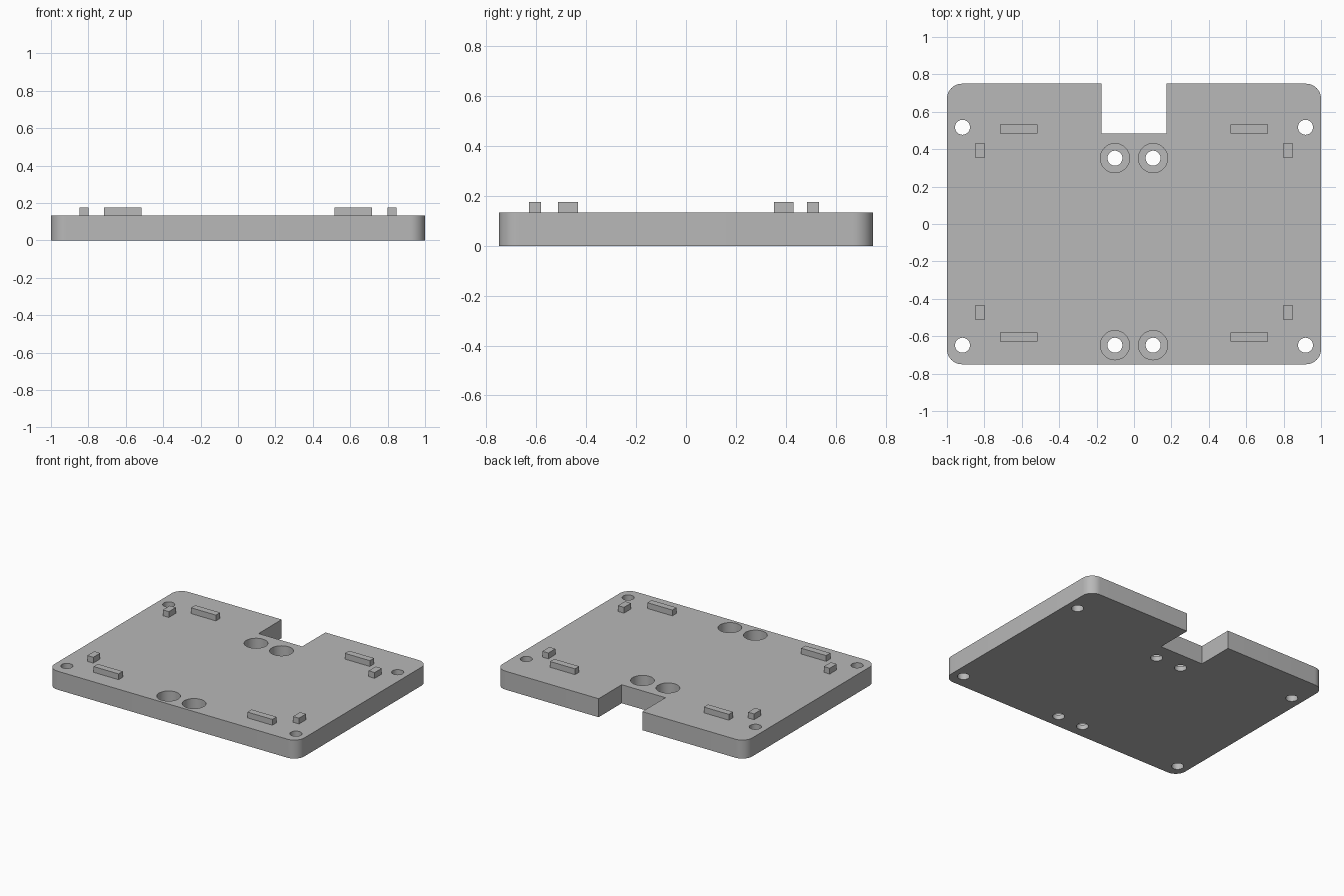
import bpy
import bmesh
from math import cos, sin, pi, radians

cube = bpy.data.objects.get("Cube")
if cube:
    bpy.data.objects.remove(cube, do_unlink=True)

HALF_X, HALF_Y, TOP = 1.0, 0.75, 0.134
TAB_TOP = 0.176
CORNER = 0.08

grey = bpy.data.materials.new("plain_grey")
grey.use_nodes = True
colour = (0.48, 0.48, 0.48, 1)
grey.diffuse_color = colour
grey.node_tree.nodes["Principled BSDF"].inputs["Base Color"].default_value = colour


def prism(name, outline, z0, z1):
    """Extrude a flat outline between two heights."""
    bm = bmesh.new()
    face = bm.faces.new([bm.verts.new((x, y, z0)) for x, y in outline])
    moved = bmesh.ops.extrude_face_region(bm, geom=[face])["geom"]
    verts = [v for v in moved if isinstance(v, bmesh.types.BMVert)]
    bmesh.ops.translate(bm, vec=(0, 0, z1 - z0), verts=verts)
    bmesh.ops.recalc_face_normals(bm, faces=bm.faces)
    mesh = bpy.data.meshes.new(name)
    bm.to_mesh(mesh)
    bm.free()
    mesh.materials.append(grey)
    obj = bpy.data.objects.new(name, mesh)
    bpy.context.collection.objects.link(obj)
    return obj


def arc(cx, cy, r, start, end, steps):
    return [(cx + r * cos(start + (end - start) * i / steps),
             cy + r * sin(start + (end - start) * i / steps))
            for i in range(steps + 1)]


def select_only(obj):
    bpy.ops.object.select_all(action="DESELECT")
    obj.select_set(True)
    bpy.context.view_layer.objects.active = obj


# Plate outline: rounded corners and a square notch in the back edge
ix, iy = HALF_X - CORNER, HALF_Y - CORNER
notch, notch_y = 0.175, 0.485
outline = arc(ix, -iy, CORNER, -pi / 2, 0, 10)
outline += arc(ix, iy, CORNER, 0, pi / 2, 10)
outline += [(notch, HALF_Y), (notch, notch_y), (-notch, notch_y), (-notch, HALF_Y)]
outline += arc(-ix, iy, CORNER, pi / 2, pi, 10)
outline += arc(-ix, -iy, CORNER, pi, pi * 1.5, 10)
plate = prism("base_plate", outline, 0, TOP)


def drill(x, y, r, floor):
    """Cut a round hole from above the plate down to the floor height."""
    circle = arc(x, y, r, 0, 2 * pi, 40)[:-1]
    cutter = prism("hole_cutter", circle, floor, TOP + 0.1)
    cutter.hide_render = True
    cut = plate.modifiers.new("hole", "BOOLEAN")
    cut.operation = "DIFFERENCE"
    cut.solver = "EXACT"
    cut.object = cutter
    select_only(plate)
    bpy.ops.object.modifier_apply(modifier=cut.name)
    bpy.data.objects.remove(cutter, do_unlink=True)


# Corner screw holes and counterbored centre holes
for side in (-1, 1):
    for y in (0.517, -0.648):
        drill(side * 0.917, y, 0.04, -0.1)
    for y in (0.352, -0.648):
        drill(side * 0.102, y, 0.078, 0.034)
        drill(side * 0.102, y, 0.04, -0.1)

select_only(plate)
bpy.ops.object.shade_smooth_by_angle(angle=radians(30))


def tab(name, cx, cy, w, d):
    x, y = w / 2, d / 2
    prism(name, [(cx - x, cy - y), (cx + x, cy - y), (cx + x, cy + y), (cx - x, cy + y)],
          TOP, TAB_TOP)


# Locating tabs standing on the plate
for side, hand in ((1, "left"), (-1, "right")):
    for end, long_y, short_y in (("back", 0.509, 0.392), ("front", -0.605, -0.473)):
        tab(f"{end}_{hand}_long_tab", side * 0.616, long_y, 0.2, 0.048)
        tab(f"{end}_{hand}_short_tab", side * 0.824, short_y, 0.048, 0.08)
